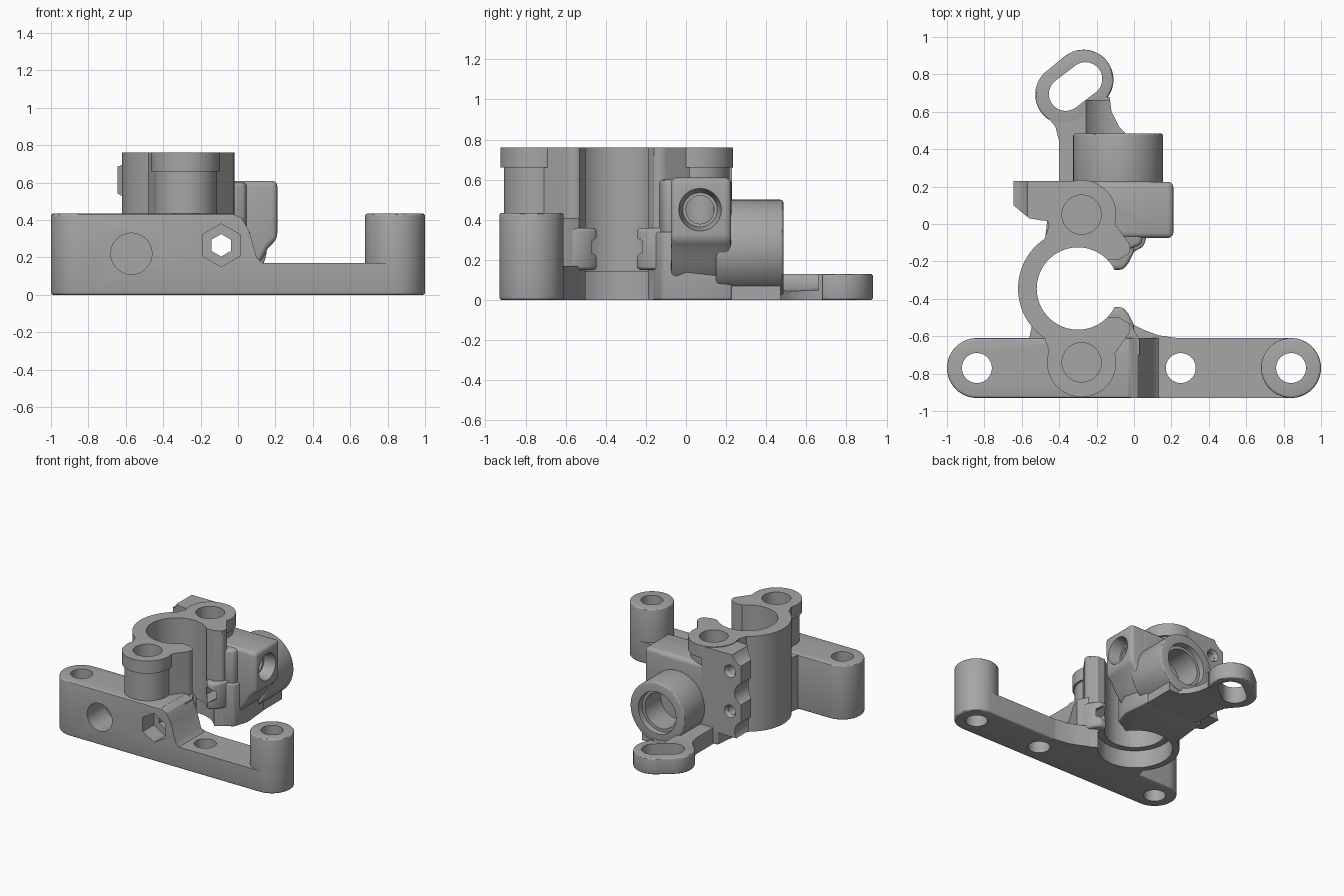
import bpy, bmesh, math
from mathutils import Vector
from mathutils.geometry import convex_hull_2d

if "Cube" in bpy.data.objects:
    bpy.data.objects.remove(bpy.data.objects["Cube"])

grey = bpy.data.materials.new("cast_grey")
grey.use_nodes = True
grey.diffuse_color = (0.38, 0.38, 0.38, 1)
grey.node_tree.nodes["Principled BSDF"].inputs["Base Color"].default_value = grey.diffuse_color

MID_Y = -0.345      # symmetry line of the clamp
parts = []
helpers = []


def circle(x, y, r, n=64, turn=0.0):
    return [(x + r * math.cos(turn + math.tau * i / n),
             y + r * math.sin(turn + math.tau * i / n)) for i in range(n)]


def hull(*circles):
    pts = [Vector(p) for c in circles for p in circle(*c)]
    return [tuple(pts[i]) for i in convex_hull_2d(pts)]


def mirror_y(pts):
    return [(x, 2 * MID_Y - y) for x, y in pts]


def prism(name, pts, lo, hi, axis="Z", lo_scale=1.0):
    """Extrude a 2D outline along an axis; lo_scale tapers the low end."""
    place = {"X": lambda a, b, h: (h, a, b),
             "Y": lambda a, b, h: (a, h, b),
             "Z": lambda a, b, h: (a, b, h)}[axis]
    cx = sum(p[0] for p in pts) / len(pts)
    cy = sum(p[1] for p in pts) / len(pts)
    bm = bmesh.new()
    low = [bm.verts.new(place(cx + (a - cx) * lo_scale, cy + (b - cy) * lo_scale, lo)) for a, b in pts]
    top = [bm.verts.new(place(a, b, hi)) for a, b in pts]
    bm.faces.new(low)
    bm.faces.new(top)
    for i in range(len(pts)):
        j = (i + 1) % len(pts)
        bm.faces.new((low[i], low[j], top[j], top[i]))
    bmesh.ops.recalc_face_normals(bm, faces=bm.faces)
    mesh = bpy.data.meshes.new(name)
    bm.to_mesh(mesh)
    bm.free()
    mesh.materials.append(grey)
    obj = bpy.data.objects.new(name, mesh)
    bpy.context.scene.collection.objects.link(obj)
    return obj


def cutter(*args, **kw):
    obj = prism(*args, **kw)
    obj.hide_render = True
    helpers.append(obj)
    return obj


def part(name, pts, lo, hi, axis="Z", bevel=0.0, cuts=()):
    obj = prism(name, pts, lo, hi, axis)
    if bevel:
        mod = obj.modifiers.new("rounding", "BEVEL")
        mod.width = bevel
        mod.segments = 3
        mod.limit_method = "ANGLE"
        mod.angle_limit = math.radians(35)
    parts.append((obj, list(cuts)))
    return obj


# Holes shared by every part
BOLT = (-0.09, 0.265)
BARREL = (-0.085, 0.26)
KNOB = (0.07, 0.45)
holes = [cutter("bore", circle(-0.30, MID_Y, 0.22, 96), -0.1, 0.9),
         cutter("counterbore", circle(-0.30, MID_Y, 0.27, 96), -0.1, 0.14),
         cutter("bolt_hole", circle(*BOLT, 0.06, 6, math.pi / 2), -1.0, 0.32, "Y"),
         cutter("nut_pocket", circle(*BOLT, 0.115, 6, math.pi / 2), -1.0, -0.79, "Y"),
         cutter("front_hole", circle(-0.57, 0.22, 0.11), -1.0, -0.70, "Y"),
         cutter("barrel_bore", circle(*BARREL, 0.14), 0.24, 0.6, "Y"),
         cutter("barrel_mouth", circle(*BARREL, 0.175), 0.44, 0.6, "Y", lo_scale=0.93),
         cutter("knob_bore", circle(*KNOB, 0.07), -0.22, 0.3, "X"),
         cutter("knob_mouth", circle(*KNOB, 0.107), 0.12, 0.215, "X", lo_scale=0.8),
         cutter("slot", hull((-0.365, 0.695, 0.09), (-0.26, 0.775, 0.09)), -0.1, 0.3)]
for x in (-0.84, 0.25, 0.84):
    holes.append(cutter("bar_hole", circle(x, -0.77, 0.08), -0.1, 0.6))
for y in (-0.74, 0.05):
    holes.append(cutter("socket", circle(-0.28, y, 0.105), 0.33, 0.9))
for z in (0.30, 0.62):
    holes.append(cutter("plate_hole", circle(-0.55, z, 0.035), 0.06, 0.3, "Y"))
    holes.append(cutter("plate_sink", circle(-0.55, z, 0.055), 0.205, 0.24, "Y", lo_scale=0.65))

# Cuts that only touch some parts
side = [(-0.2, -0.5), (-0.08, -0.5), (-0.03, -0.53), (0.06, -0.56), (0.3, -0.6)]
gap = cutter("clamp_gap", side + mirror_y(side)[::-1], -0.1, 0.9)
step = cutter("bar_step", [(-0.03, 0.6), (-0.03, 0.434), (0.02, 0.41), (0.06, 0.34), (0.10, 0.20),
                           (0.13, 0.17), (1.2, 0.17), (1.2, 0.6)], -1.2, -0.4, "Y")
relief = cutter("barrel_relief", circle(*BARREL, 0.215), 0.47, 0.66, "Y", lo_scale=1.0)
flutes = [cutter("flute", circle(-0.68, z, r), -0.2, 0.5, "Y")
          for z, r in ((0.15, 0.09), (0.46, 0.09), (0.80, 0.12))]

# Mounting bar with a tall left half and an end post
part("mounting_bar", hull((-0.84, -0.77, 0.16), (0.84, -0.77, 0.16)), 0, 0.435, bevel=0.013, cuts=[step])
part("end_post", circle(0.84, -0.77, 0.16), 0, 0.435, bevel=0.013)
part("bar_gusset", [(-0.25, -0.7), (-0.25, -0.48), (-0.07, -0.48), (-0.02, -0.53), (0.05, -0.565),
                    (0.13, -0.595), (0.25, -0.612), (0.25, -0.7)], 0, 0.17, cuts=[gap])
part("bar_ear", [(-0.22, -0.7), (-0.22, -0.49), (-0.08, -0.49), (-0.02, -0.53), (0.03, -0.62),
                 (0.03, -0.7)], 0, 0.41, cuts=[gap])
part("ring_fillet", [(-0.6, -0.65), (-0.56, -0.61), (-0.545, -0.54), (-0.3, -0.54), (-0.3, -0.65)], 0, 0.43)

# Split clamp ring with screw lobes at both ends
part("clamp_ring", circle(-0.30, MID_Y, 0.32, 96), 0, 0.76, cuts=[gap])
for label, flip in (("front", lambda p: p), ("back", mirror_y)):
    for suffix, r, lo, hi in (("lobe", 0.168, 0.1, 0.67), ("lobe_cap", 0.185, 0.66, 0.76)):
        part(f"{label}_{suffix}", flip(circle(-0.28, -0.74, r)), lo, hi)
    part(f"{label}_arm", flip(hull((-0.25, -0.69, 0.12), (-0.075, -0.56, 0.055))), 0.1, 0.76, cuts=[gap])
    part(f"{label}_web", flip(hull((-0.32, -0.70, 0.12), (-0.44, -0.54, 0.06))), 0.1, 0.76)
    part(f"{label}_ear", flip([(-0.15, -0.6), (-0.15, -0.47), (-0.12, -0.445), (-0.06, -0.445),
                               (-0.03, -0.48), (0.0, -0.54), (0.0, -0.6)]), 0.15, 0.36, bevel=0.03)

# Rear body with the side knob and rear barrel
part("rear_body", [(-0.48, -0.12), (-0.08, -0.19), (-0.02, -0.16), (0.05, -0.12), (0.09, 0.0),
                   (0.07, 0.228), (-0.44, 0.228)], 0, 0.34, bevel=0.012, cuts=[gap])
part("rear_core", [(-0.44, -0.08), (-0.04, -0.14), (0.04, -0.11), (0.1, 0.228), (-0.44, 0.228)],
     0.3, 0.60, bevel=0.02)
part("side_knob", [(-0.3, 0.1), (0.06, 0.1), (0.13, 0.19), (0.16, 0.25), (0.21, 0.30), (0.21, 0.61),
                   (-0.3, 0.61)], -0.075, 0.225, "Y", bevel=0.028)
part("barrel", circle(*BARREL, 0.24, 96), 0.15, 0.485, "Y", bevel=0.013)
part("barrel_foot", [(-0.40, 0.1), (0.06, 0.1), (0.06, 0.47), (-0.40, 0.47)], 0, 0.12)

# Fluted plate with two screw holes
part("screw_plate", [(-0.3, 0.0), (-0.5, 0.02), (-0.56, 0.03), (-0.645, 0.10), (-0.645, 0.23),
                     (-0.3, 0.23)], 0.1, 0.755, cuts=flutes)

# Slotted tab and its neck
part("slotted_tab", hull((-0.368, 0.692, 0.16), (-0.27, 0.772, 0.16)), 0, 0.13, bevel=0.012, cuts=[relief])
part("tab_neck", [(-0.40, 0.2), (0.0, 0.2), (-0.03, 0.47), (-0.08, 0.52), (-0.12, 0.60), (-0.13, 0.68),
                  (-0.30, 0.66), (-0.47, 0.58), (-0.42, 0.52), (-0.40, 0.44)], 0, 0.13, cuts=[relief])

# Cut the holes, bake the result and shade it
for obj, cuts in parts:
    for tool in holes + cuts:
        mod = obj.modifiers.new(tool.name, "BOOLEAN")
        mod.operation = "DIFFERENCE"
        mod.solver = "EXACT"
        mod.object = tool
bpy.context.view_layer.update()
graph = bpy.context.evaluated_depsgraph_get()
for obj, cuts in parts:
    baked = bpy.data.meshes.new_from_object(obj.evaluated_get(graph))
    obj.modifiers.clear()
    obj.data = baked
    for poly in baked.polygons:
        poly.use_smooth = True
    baked.set_sharp_from_angle(angle=math.radians(30))
for tool in helpers:
    bpy.data.objects.remove(tool)
